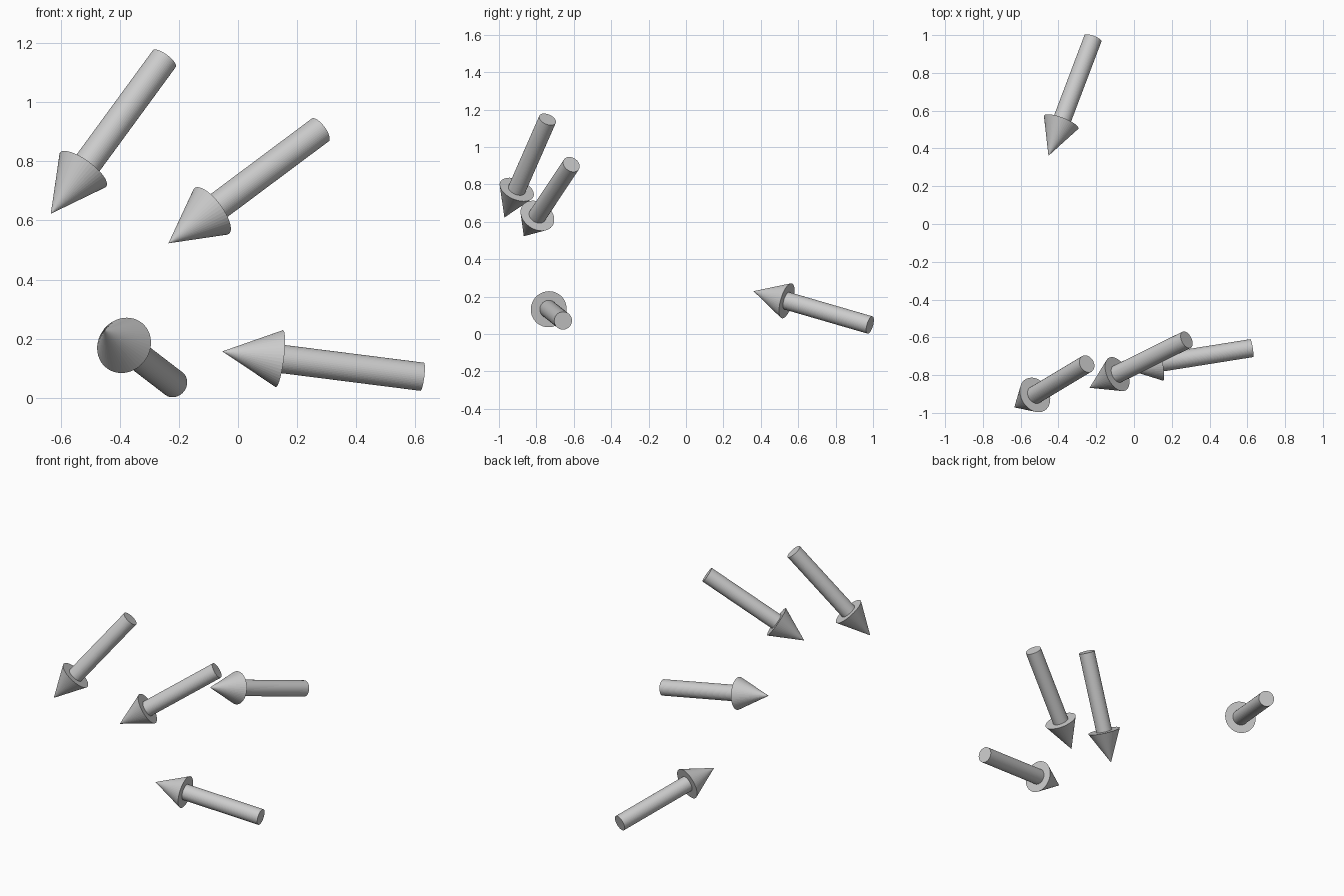
import bpy, bmesh
from mathutils import Vector, Matrix

if "Cube" in bpy.data.objects:
    bpy.data.objects.remove(bpy.data.objects["Cube"])

SIDES = 48
LENGTH = 0.69
HEAD = 0.197
SHAFT_R = 0.048
HEAD_R = 0.097


def add_cone(bm, r1, r2, z0, z1):
    bmesh.ops.create_cone(bm, cap_ends=True, segments=SIDES, radius1=r1, radius2=r2,
                          depth=z1 - z0, matrix=Matrix.Translation((0, 0, (z0 + z1) / 2)))


def arrow(name, tail, tip):
    tail, tip = Vector(tail), Vector(tip)
    bm = bmesh.new()
    # Shaft and pointed head, built along local z from the tail
    add_cone(bm, SHAFT_R, SHAFT_R, 0, LENGTH - HEAD)
    add_cone(bm, HEAD_R, 0, LENGTH - HEAD, LENGTH)
    bmesh.ops.remove_doubles(bm, verts=bm.verts, dist=1e-5)
    mesh = bpy.data.meshes.new(name)
    bm.to_mesh(mesh)
    bm.free()
    ob = bpy.data.objects.new(name, mesh)
    direction = tip - tail
    ob.rotation_euler = direction.to_track_quat('Z', 'Y').to_euler()
    # Keep the arrow centred between the measured ends
    ob.location = (tail + tip) / 2 - direction.normalized() * LENGTH / 2
    bpy.context.collection.objects.link(ob)


# Four identical arrows: tail point, tip point
arrow("upper_left_arrow", (-0.249, -0.740, 1.148), (-0.634, -0.971, 0.622))
arrow("upper_right_arrow", (0.278, -0.613, 0.906), (-0.235, -0.867, 0.523))
arrow("lower_front_arrow", (0.624, -0.657, 0.071), (-0.054, -0.765, 0.157))
arrow("lower_back_arrow", (-0.217, 0.984, 0.048), (-0.453, 0.361, 0.229))
